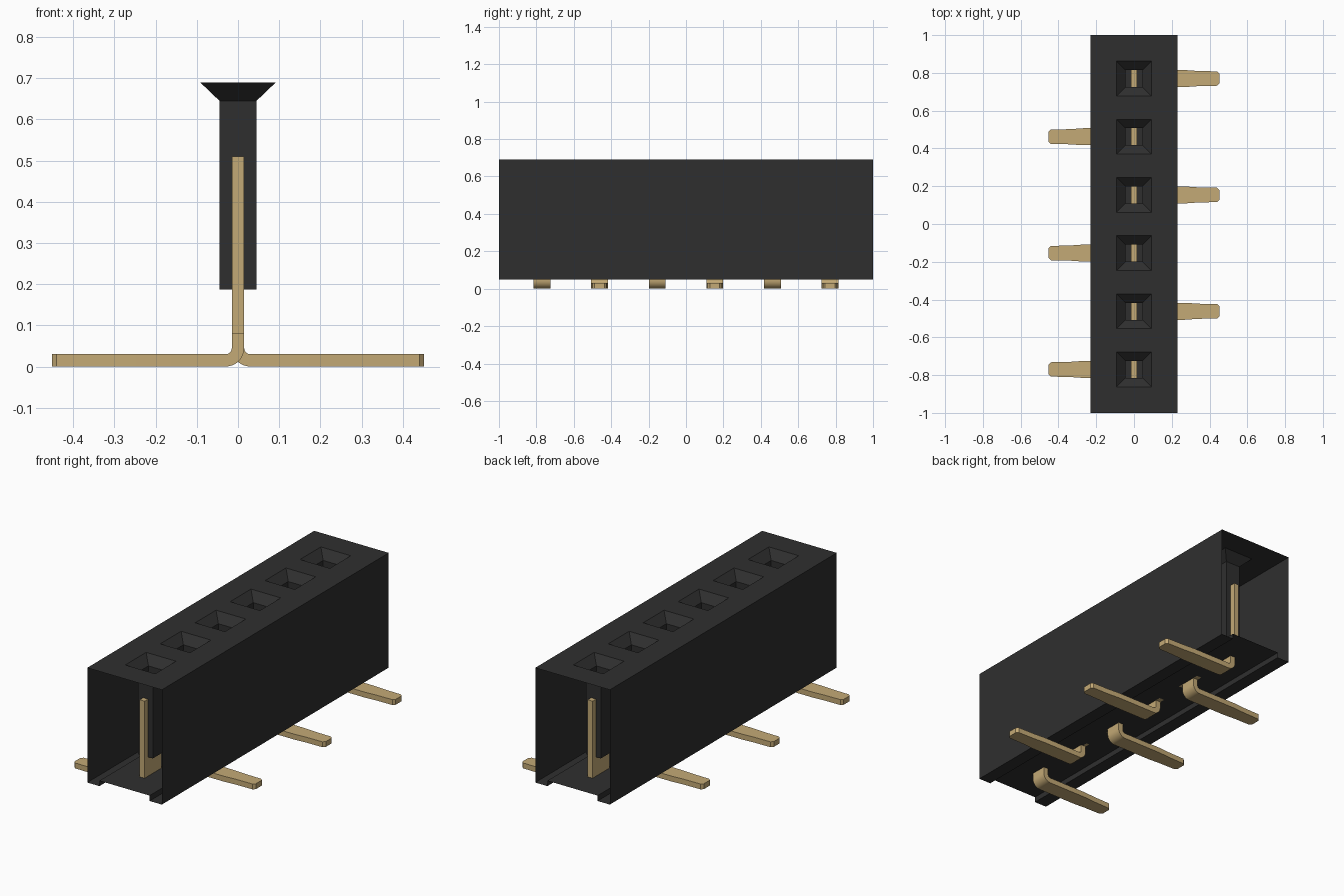
import bpy, bmesh, math

if "Cube" in bpy.data.objects:
    bpy.data.objects.remove(bpy.data.objects["Cube"])


def material(name, rgb, rough):
    m = bpy.data.materials.new(name)
    m.use_nodes = True
    m.diffuse_color = (*rgb, 1)
    bsdf = m.node_tree.nodes["Principled BSDF"]
    bsdf.inputs["Base Color"].default_value = (*rgb, 1)
    bsdf.inputs["Roughness"].default_value = rough
    return m


BLACK = material("black plastic", (0.028, 0.028, 0.028), 0.6)
GOLD = material("pale gold", (0.55, 0.40, 0.18), 0.5)

PITCH = 0.308
ROWS = [(i - 2.5) * PITCH for i in range(6)]
HALF_X, TOP, BASE, CHANNEL = 0.23, 0.69, 0.05, 0.08
MOUTH, WELL = 0.092, 0.045


def finish(bm, name, mat):
    bmesh.ops.remove_doubles(bm, verts=bm.verts, dist=1e-5)
    bmesh.ops.recalc_face_normals(bm, faces=bm.faces)
    me = bpy.data.meshes.new(name)
    bm.to_mesh(me)
    bm.free()
    me.materials.append(mat)
    ob = bpy.data.objects.new(name, me)
    bpy.context.collection.objects.link(ob)
    return ob


def loft(bm, rings, cap_start=False, cap_end=False):
    """Skin a row of closed rings with quads."""
    rings = [[bm.verts.new(p) for p in r] for r in rings]
    for a, b in zip(rings, rings[1:]):
        for i in range(len(a)):
            j = (i + 1) % len(a)
            bm.faces.new((a[i], a[j], b[j], b[i]))
    if cap_start:
        bm.faces.new(rings[0][::-1])
    if cap_end:
        bm.faces.new(rings[-1])


def square(y, half, z):
    return [(sx * half, y + sy * half, z) for sx, sy in ((-1, -1), (1, -1), (1, 1), (-1, 1))]


# Housing: thin open-ended shell with a channel along its underside
bm = bmesh.new()
y_breaks = [-1.0] + [y + d for y in ROWS for d in (-MOUTH, MOUTH)] + [1.0]
x_breaks = [-HALF_X, -MOUTH, MOUTH, HALF_X]
profile = [(-HALF_X, TOP), (-HALF_X, BASE), (-0.155, BASE), (-0.155, CHANNEL),
           (0.155, CHANNEL), (0.155, BASE), (HALF_X, BASE), (HALF_X, TOP)]
for k, (y0, y1) in enumerate(zip(y_breaks, y_breaks[1:])):
    for (xa, za), (xb, zb) in zip(profile, profile[1:]):
        bm.faces.new([bm.verts.new(p) for p in
                      ((xa, y0, za), (xb, y0, zb), (xb, y1, zb), (xa, y1, za))])
    for c in range(3):
        if c == 1 and k % 2 == 1:
            continue  # socket mouth
        xa, xb = x_breaks[c:c + 2]
        bm.faces.new([bm.verts.new(p) for p in
                      ((xa, y0, TOP), (xb, y0, TOP), (xb, y1, TOP), (xa, y1, TOP))])

# Sockets: sloped mouth leading into a square well
for y in ROWS:
    loft(bm, [square(y, MOUTH, TOP), square(y, WELL, 0.645), square(y, WELL, 0.187)],
         cap_end=True)
finish(bm, "housing", BLACK)


# Pins: wide upright blade, narrower bend, flat foot with a chamfered tip
def pin(name, y, side):
    bm = bmesh.new()

    def ring(inner, outer, w):
        (xi, zi), (xo, zo) = inner, outer
        return [(side * xi, y - w, zi), (side * xo, y - w, zo),
                (side * xo, y + w, zo), (side * xi, y + w, zi)]

    rings = [ring((0.015, 0.08), (-0.015, 0.08), 0.045)]
    for i in range(9):
        a = math.pi + i * math.pi / 16
        c, s = math.cos(a), math.sin(a)
        rings.append(ring((0.03 + 0.015 * c, 0.045 + 0.015 * s),
                          (0.03 + 0.045 * c, 0.045 + 0.045 * s), 0.045))
    for x, w in ((0.27, 0.045), (0.34, 0.040), (0.44, 0.038), (0.452, 0.026)):
        rings.append(ring((x, 0.03), (x, 0.0), w))
    loft(bm, rings, True, True)
    loft(bm, [ring((0.015, z), (-0.015, z), 0.075) for z in (0.08, 0.51)], True, True)
    return finish(bm, name, GOLD)


bpy.ops.object.select_all(action="DESELECT")
for i, y in enumerate(ROWS):
    ob = pin(f"pin_{i + 1}", y, 1 if i % 2 else -1)
    ob.select_set(True)
    bpy.context.view_layer.objects.active = ob
bpy.ops.object.shade_smooth_by_angle(angle=math.radians(25))
